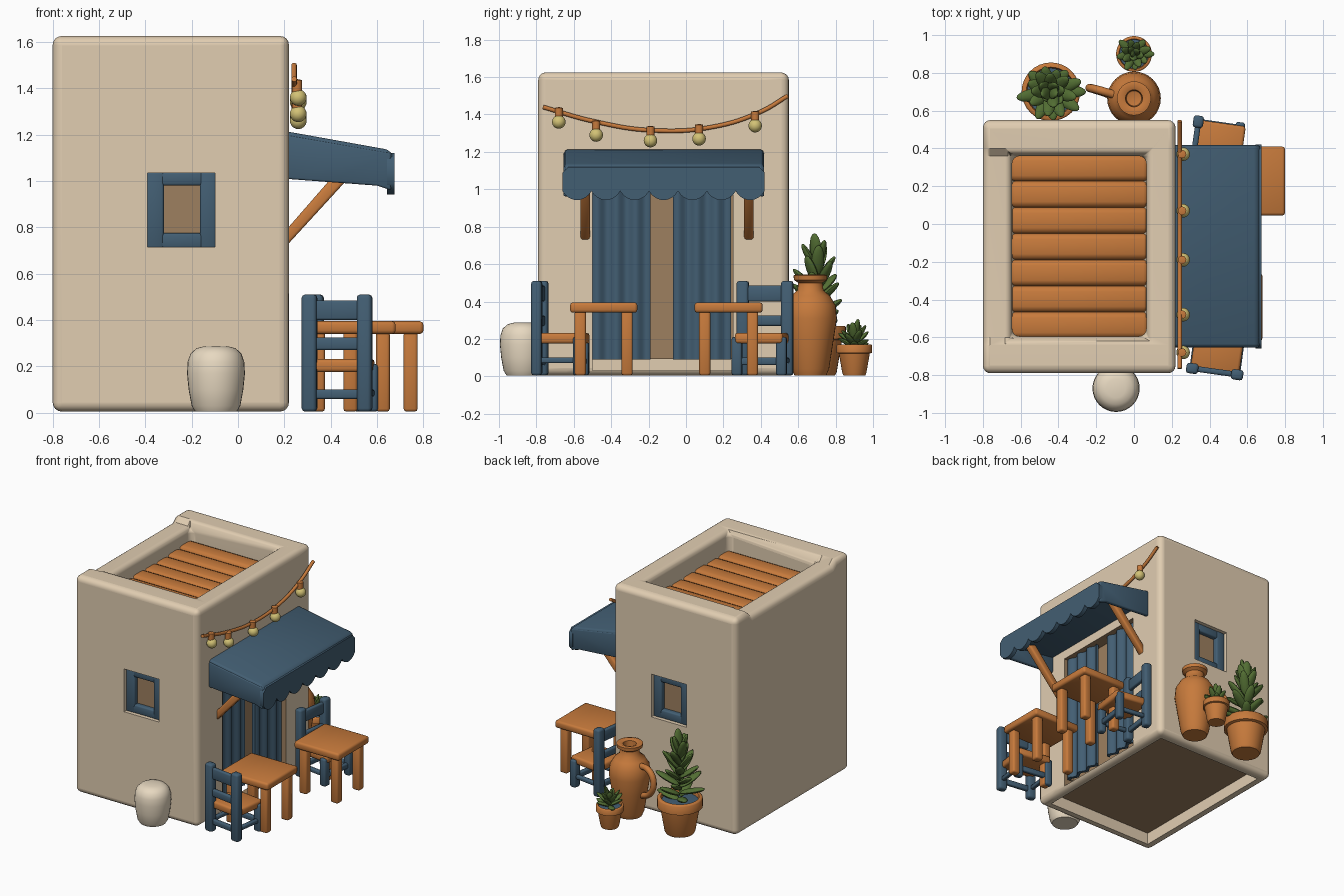
import bpy, bmesh, math, random
from mathutils import Matrix, Vector

if "Cube" in bpy.data.objects:
    bpy.data.objects.remove(bpy.data.objects["Cube"])

random.seed(4)


def mat(name, rgb):
    m = bpy.data.materials.new(name)
    m.diffuse_color = (*rgb, 1)
    m.use_nodes = True
    m.node_tree.nodes["Principled BSDF"].inputs["Base Color"].default_value = m.diffuse_color
    return m


PLASTER = mat("sand plaster", (0.75, 0.61, 0.44))
BLUE = mat("slate blue", (0.055, 0.112, 0.17))
ORANGE = mat("terracotta wood", (0.57, 0.195, 0.045))
BROWN = mat("interior brown", (0.34, 0.215, 0.115))
GREEN = mat("leaf green", (0.085, 0.155, 0.033))
YELLOW = mat("bulb yellow", (0.65, 0.54, 0.18))
CREAM = mat("pale cream", (0.80, 0.69, 0.53))


def activate(o):
    bpy.ops.object.select_all(action='DESELECT')
    o.select_set(True)
    bpy.context.view_layer.objects.active = o


def finish(name, bm, m, bevel=0.0, seg=2, M=None):
    bmesh.ops.recalc_face_normals(bm, faces=bm.faces)
    me = bpy.data.meshes.new(name)
    bm.to_mesh(me)
    bm.free()
    if M:
        me.transform(M)
    o = bpy.data.objects.new(name, me)
    bpy.context.collection.objects.link(o)
    me.materials.append(m)
    activate(o)
    if bevel:
        b = o.modifiers.new("round", 'BEVEL')
        b.width, b.segments, b.limit_method = bevel, seg, 'ANGLE'
        bpy.ops.object.modifier_apply(modifier="round")
    bpy.ops.object.shade_smooth_by_angle(angle=math.radians(50))
    return o


def box(name, lo, hi, m, bevel=0.012, M=None):
    lo, hi = Vector(lo), Vector(hi)
    bm = bmesh.new()
    bmesh.ops.create_cube(bm, size=1, matrix=Matrix.Translation((lo + hi) / 2)
                          @ Matrix.Diagonal((*(hi - lo), 1)))
    return finish(name, bm, m, bevel, 2, M)


def prism(name, pts, axis, a, b, m, bevel=0.008):
    """Extrude a 2D outline along x, y or z from a to b."""
    put = {'x': lambda u, v, w: (w, u, v), 'y': lambda u, v, w: (u, w, v),
           'z': lambda u, v, w: (u, v, w)}[axis]
    bm = bmesh.new()
    f = bm.faces.new([bm.verts.new(put(u, v, a)) for u, v in pts])
    r = bmesh.ops.extrude_face_region(bm, geom=[f])
    d = Vector(put(0, 0, b)) - Vector(put(0, 0, a))
    bmesh.ops.translate(bm, vec=d, verts=[v for v in r['geom'] if isinstance(v, bmesh.types.BMVert)])
    return finish(name, bm, m, bevel)


def lathe(name, prof, x, y, m, n=32):
    bm = bmesh.new()
    vs = [bm.verts.new((r, 0, z)) for r, z in prof]
    es = [bm.edges.new(p) for p in zip(vs, vs[1:])]
    bmesh.ops.spin(bm, geom=vs + es, axis=(0, 0, 1), cent=(0, 0, 0), angle=math.tau, steps=n)
    bmesh.ops.remove_doubles(bm, verts=bm.verts, dist=1e-4)
    return finish(name, bm, m, M=Matrix.Translation((x, y, 0)))


def tube(name, pts, r, m):
    c = bpy.data.curves.new(name, 'CURVE')
    c.dimensions, c.bevel_depth, c.bevel_resolution, c.use_fill_caps = '3D', r, 3, True
    s = c.splines.new('BEZIER')
    s.bezier_points.add(len(pts) - 1)
    for p, co in zip(s.bezier_points, pts):
        p.co, p.handle_left_type, p.handle_right_type = co, 'AUTO', 'AUTO'
    c.materials.append(m)
    o = bpy.data.objects.new(name, c)
    bpy.context.collection.objects.link(o)
    activate(o)
    bpy.ops.object.convert(target='MESH')


def cut(o, lo, hi, m):
    c = box("cutter", lo, hi, m, 0)
    activate(o)
    b = o.modifiers.new("cut", 'BOOLEAN')
    b.operation, b.solver, b.object, b.material_mode = 'DIFFERENCE', 'EXACT', c, 'TRANSFER'
    bpy.ops.object.modifier_apply(modifier="cut")
    bpy.data.objects.remove(c)


# House: block with a roof well, all edges rounded, left parapet a little lower
house = box("house_walls", (-0.8, -0.79, 0.005), (0.22, 0.55, 1.625), PLASTER, 0)
cut(house, (-0.645, -0.595, 1.44), (0.065, 0.36, 1.9), PLASTER)
b = house.modifiers.new("round", 'BEVEL')
b.width, b.segments, b.limit_method = 0.04, 4, 'ANGLE'
bpy.ops.object.modifier_apply(modifier="round")
bm = bmesh.new()
bm.from_mesh(house.data)
for y in (-0.64, -0.60, 0.36, 0.40):
    bmesh.ops.bisect_plane(bm, geom=bm.verts[:] + bm.edges[:] + bm.faces[:], plane_co=(0, y, 0), plane_no=(0, 1, 0))
for v in bm.verts:
    if v.co.x < -0.6 and v.co.z > 1.5 and -0.61 < v.co.y < 0.37:
        v.co.z -= 0.035
bm.to_mesh(house.data)
bm.free()
# Windows, doorway and the hollow underneath
cut(house, (-0.39, -0.9, 0.715), (-0.10, -0.70, 1.035), PLASTER)
cut(house, (-0.39, 0.46, 0.715), (-0.10, 0.66, 1.035), PLASTER)
cut(house, (0.13, -0.50, 0.03), (0.4, 0.25, 1.06), BROWN)
cut(house, (-0.73, -0.72, -0.2), (0.155, 0.48, 0.10), PLASTER)
activate(house)
bpy.ops.object.shade_smooth_by_angle(angle=math.radians(40))
house.modifiers.new("even_shading", 'WEIGHTED_NORMAL').keep_sharp = True
box("floor_underside", (-0.73, -0.72, 0.093), (0.13, 0.48, 0.101), BROWN, 0)

# Roof boards
w = 0.97 / 7
for i in range(7):
    y, h = -0.605 + i * w, random.uniform(-0.008, 0.008)
    box("roof_board", (-0.66, y, 1.40), (0.08, y + w, 1.49 + h), ORANGE, 0.03)

# Windows, front and back
for s in (-1, 1):
    def win(name, x0, x1, z0, z1, d0, d1, m, bev):
        ys = sorted((-0.12 + s * d0, -0.12 + s * d1))
        box(name, (x0, ys[0], z0), (x1, ys[1], z1), m, bev)
    win("window_frame_left", -0.395, -0.32, 0.71, 1.04, 0.57, 0.645, BLUE, 0.01)
    win("window_frame_right", -0.165, -0.095, 0.71, 1.04, 0.57, 0.645, BLUE, 0.01)
    win("window_frame_top", -0.35, -0.13, 0.98, 1.04, 0.57, 0.643, BLUE, 0.01)
    win("window_frame_bottom", -0.35, -0.13, 0.71, 0.775, 0.57, 0.643, BLUE, 0.01)
    win("window_pane", -0.35, -0.13, 0.75, 1.0, 0.60, 0.609, BROWN, 0)

# Door curtains with soft folds
for y0, y1 in ((-0.50, -0.19), (-0.07, 0.24)):
    n = 36
    front = [(0.19 + 0.012 * math.sin(i / n * math.tau * 3), y0 + (y1 - y0) * i / n) for i in range(n + 1)]
    prism("door_curtain", front + [(x - 0.025, y) for x, y in reversed(front)], 'z', 0.09, 1.055, BLUE, 0)

# Awning: sloped top, scalloped front flap, side flaps, wooden struts
prism("awning_top", [(0.2, 1.215), (0.26, 1.205), (0.65, 1.135), (0.675, 1.10), (0.64, 1.07), (0.2, 1.13)],
      'y', -0.65, 0.415, BLUE, 0.015)
n, ya, yb = 70, -0.66, 0.42
edge = [(ya + (yb - ya) * i / n, 0.99 - 0.048 * abs(math.sin(math.pi * 7 * i / n)) ** 0.7) for i in range(n + 1)]
prism("awning_scalloped_flap", [(ya, 1.09), (ya + 0.03, 1.12)][::-1] + edge + [(yb, 1.09), (yb - 0.03, 1.12)],
      'x', 0.643, 0.675, BLUE, 0)
side = [(0.2, 1.2), (0.66, 1.12), (0.66, 0.96), (0.6, 0.98), (0.4, 0.995), (0.2, 1.01)]
for y in (-0.655, 0.39):
    prism("awning_side_flap", side, 'y', y, y + 0.028, BLUE)
for y in (-0.565, 0.31):
    prism("awning_strut", [(0.2, 0.71), (0.2, 0.78), (0.47, 1.09), (0.53, 1.07)], 'y', y, y + 0.052, ORANGE, 0.012)

# String of lights
tube("light_string", [(0.242, y, z) for y, z in ((-0.765, 1.44), (-0.5, 1.365), (-0.18, 1.315),
                                                 (0.15, 1.335), (0.4, 1.415), (0.545, 1.5))], 0.012, ORANGE)
for y, z in ((-0.68, 1.36), (-0.48, 1.29), (-0.19, 1.26), (0.07, 1.27), (0.37, 1.34)):
    bm = bmesh.new()
    bmesh.ops.create_uvsphere(bm, u_segments=20, v_segments=12, radius=0.036)
    finish("light_bulb", bm, YELLOW, M=Matrix.Translation((0.26, y, z)))
    lathe("bulb_socket", [(0, z + 0.02), (0.022, z + 0.025), (0.022, z + 0.075), (0, z + 0.08)], 0.255, y, ORANGE, 14)


# Tables
def table(x0, x1, y0, y1):
    box("table_top", (x0, y0, 0.34), (x1, y1, 0.395), ORANGE, 0.015)
    for x in (x0 + 0.025, x1 - 0.085):
        for y in (y0 + 0.025, y1 - 0.085):
            box("table_leg", (x, y, 0.005), (x + 0.06, y + 0.06, 0.35), ORANGE)


table(0.29, 0.68, -0.62, -0.26)
table(0.43, 0.80, 0.045, 0.41)


# Chairs: local +y is the sitting direction
def chair(x, y, deg):
    M = Matrix.Translation((x, y, 0)) @ Matrix.Rotation(math.radians(deg), 4, 'Z')
    for s in (-0.12, 0.12):
        box("chair_back_post", (s - 0.032, -0.155, 0.005), (s + 0.032, -0.10, 0.51), BLUE, 0.014, M)
        box("chair_front_leg", (s - 0.028, 0.07, 0.005), (s + 0.028, 0.12, 0.21), BLUE, 0.012, M)
        box("chair_side_stretcher", (s - 0.015, -0.12, 0.07), (s + 0.015, 0.10, 0.10), BLUE, 0.008, M)
    for z0, z1 in ((0.40, 0.485), (0.27, 0.325)):
        box("chair_back_rail", (-0.12, -0.142, z0), (0.12, -0.112, z1), BLUE, 0.01, M)
    for yy in (-0.125, 0.095):
        box("chair_cross_stretcher", (-0.12, yy - 0.015, 0.06), (0.12, yy + 0.015, 0.10), BLUE, 0.008, M)
    box("chair_seat", (-0.13, -0.13, 0.175), (0.13, 0.125, 0.232), ORANGE, 0.015, M)


chair(0.445, -0.655, -8)
chair(0.45, 0.405, -98)

# Rounded pale jar at the front
lathe("pale_jar", [(0, 0.005), (0.09, 0.005), (0.105, 0.03), (0.118, 0.10), (0.125, 0.17), (0.122, 0.22),
                   (0.11, 0.255), (0.085, 0.278), (0.05, 0.287), (0, 0.288)], -0.095, -0.87, CREAM)

# Tall jug with handle
lathe("tall_jug", [(0, 0.005), (0.085, 0.005), (0.10, 0.04), (0.125, 0.2), (0.142, 0.31), (0.135, 0.38),
                   (0.105, 0.43), (0.07, 0.46), (0.065, 0.50), (0.088, 0.515), (0.09, 0.54), (0.07, 0.545),
                   (0.045, 0.535), (0.04, 0.47), (0, 0.46)], 0, 0.665, ORANGE)
tube("jug_handle", [(-0.09, 0.68, 0.40), (-0.19, 0.71, 0.40), (-0.235, 0.72, 0.33), (-0.20, 0.71, 0.23),
                    (-0.11, 0.68, 0.18)], 0.022, ORANGE)


# Potted plants
def potted(x, y, r, h, n, stem, length, width):
    lathe("plant_pot", [(0, 0.005), (r * 0.62, 0.005), (r * 0.68, 0.02), (r * 0.87, h * 0.72), (r, h * 0.74),
                        (r, h * 0.97), (r * 0.95, h), (r * 0.84, h), (r * 0.8, h * 0.88)], x, y, ORANGE)
    lathe("pot_soil", [(0, h * 0.93), (r * 0.83, h * 0.9)], x, y, BLUE)
    bm = bmesh.new()
    for i in range(n):
        t = i / (n - 1)
        L = length * random.uniform(0.85, 1.1)
        tilt = math.radians(62 * (1 - t) + 14 + random.uniform(-8, 8))
        M = (Matrix.Translation((x, y, h * 0.9 + stem * t)) @ Matrix.Rotation(i * 2.4, 4, 'Z')
             @ Matrix.Rotation(tilt, 4, 'Y') @ Matrix.Translation((0, 0, L / 2))
             @ Matrix.Diagonal((width * 0.55, width, L / 2, 1)))
        bmesh.ops.create_uvsphere(bm, u_segments=10, v_segments=8, radius=1, matrix=M)
    finish("plant_leaves", bm, GREEN)


potted(-0.44, 0.70, 0.155, 0.27, 27, 0.36, 0.18, 0.034)
potted(0.0, 0.90, 0.095, 0.17, 18, 0.04, 0.11, 0.022)
